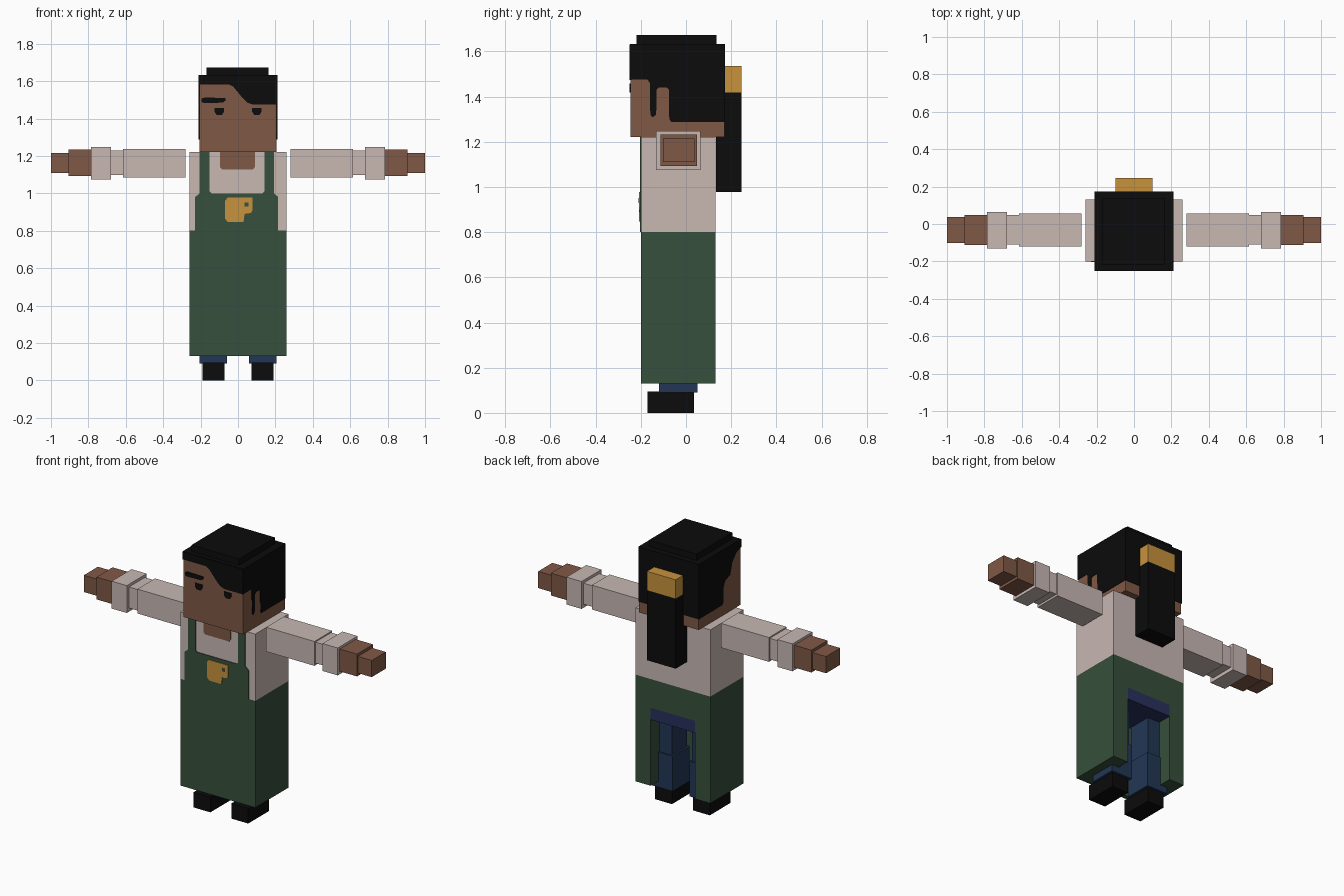
import bpy, bmesh


def material(name, r, g, b):
    m = bpy.data.materials.new(name)
    m.diffuse_color = (r, g, b, 1)
    return m


SKIN = material("brown_skin", .216, .098, .061)
SHIRT = material("pale_shirt", .58, .48, .45)
GREEN = material("apron_green", .037, .08, .045)
GOLD = material("gold", .565, .287, .048)
DENIM = material("denim_blue", .016, .037, .089)
INDIGO = material("indigo", .021, .03, .107)
BLACK = material("black", .0035, .0035, .0035)


def prism(name, pts, axis, a, b, mat):
    """Extrude a 2D outline along an axis, from a to b."""
    place = {"x": lambda p, t: (t, p[0], p[1]),
             "y": lambda p, t: (p[0], t, p[1]),
             "z": lambda p, t: (p[0], p[1], t)}[axis]
    bm = bmesh.new()
    lo = [bm.verts.new(place(p, a)) for p in pts]
    hi = [bm.verts.new(place(p, b)) for p in pts]
    bm.faces.new(lo)
    bm.faces.new(hi)
    n = len(pts)
    for i in range(n):
        j = (i + 1) % n
        bm.faces.new((lo[i], lo[j], hi[j], hi[i]))
    bmesh.ops.recalc_face_normals(bm, faces=bm.faces)
    me = bpy.data.meshes.new(name)
    bm.to_mesh(me)
    bm.free()
    me.materials.append(mat)
    ob = bpy.data.objects.new(name, me)
    bpy.context.collection.objects.link(ob)
    return ob


def rect(a0, a1, b0, b1):
    return [(a0, b0), (a1, b0), (a1, b1), (a0, b1)]


def box(name, x0, x1, y0, y1, z0, z1, mat):
    return prism(name, rect(x0, x1, y0, y1), "z", z0, z1, mat)


def pair(name, x0, x1, y0, y1, z0, z1, mat):
    box("right_" + name, x0, x1, y0, y1, z0, z1, mat)
    box("left_" + name, -x1, -x0, y0, y1, z0, z1, mat)


# Torso, and an apron skirt that is open at the back
box("shirt_body", -.26, .26, -.2, .13, .8, 1.22, SHIRT)
box("apron_waist", -.26, .26, -.2, .13, .62, .8, GREEN)
prism("apron_skirt", [(-.26, -.2), (.26, -.2), (.26, .13), (.155, .13),
                      (.155, -.17), (-.155, -.17), (-.155, .13), (-.26, .13)],
      "z", .13, .62, GREEN)
box("hips", -.155, .155, -.12, .13, .545, .62, INDIGO)

# Bib with shoulder straps, neckline and mug badge
prism("apron_bib", [(-.23, .8), (.215, .8), (.215, .98), (.193, 1.0), (.193, 1.22),
                    (.142, 1.22), (.142, 1.01), (.13, 1.0), (-.14, 1.0),
                    (-.152, 1.01), (-.152, 1.22), (-.205, 1.22), (-.205, 1.0),
                    (-.23, .98)], "y", -.204, -.198, GREEN)
prism("neckline", [(-.097, 1.14), (-.085, 1.127), (.08, 1.127), (.09, 1.14),
                   (.09, 1.22), (-.097, 1.22)], "y", -.204, -.198, SKIN)
prism("mug_badge", [(-.07, .865), (-.055, .847), (.03, .847), (.035, .89), (.07, .895),
                    (.077, .91), (.077, .977), (-.055, .977), (-.07, .96)],
      "y", -.208, -.203, GOLD)
prism("mug_handle_hole", rect(.035, .056, .93, .95), "y", -.21, -.207, GREEN)

# Legs and shoes
pair("upper_leg", .07, .19, -.11, .04, .31, .55, DENIM)
pair("lower_leg", .058, .205, -.12, .05, .09, .31, DENIM)
pair("shoe", .073, .19, -.17, .035, 0, .095, BLACK)

# Arms held straight out
pair("upper_sleeve", .28, .615, -.12, .055, 1.085, 1.238, SHIRT)
pair("lower_sleeve", .615, .68, -.11, .047, 1.098, 1.23, SHIRT)
pair("cuff", .68, .785, -.132, .065, 1.075, 1.247, SHIRT)
pair("forearm", .785, .905, -.112, .048, 1.093, 1.233, SKIN)
pair("hand", .905, 1.0, -.102, .038, 1.11, 1.215, SKIN)

# Head and face
box("head", -.207, .207, -.245, .17, 1.22, 1.63, SKIN)
prism("eyebrow", [(-.195, 1.488), (-.18, 1.482), (-.08, 1.485), (-.068, 1.495),
                  (-.068, 1.51), (-.18, 1.512), (-.195, 1.506)],
      "y", -.249, -.243, BLACK)
for side, x in (("left", -.1), ("right", .101)):
    prism(side + "_eye", [(x - .025, 1.435), (x - .014, 1.419), (x + .014, 1.419),
                          (x + .024, 1.435), (x + .024, 1.457), (x - .025, 1.457)],
          "y", -.249, -.243, BLACK)

# Hair: crown, swept fringe, two different sides, back
box("hair_crown", -.21, .21, -.248, .173, 1.62, 1.633, BLACK)
box("hair_top", -.168, .162, -.22, .135, 1.63, 1.673, BLACK)
prism("hair_fringe", [(-.21, 1.63), (-.21, 1.583), (-.05, 1.583), (-.025, 1.57),
                      (.02, 1.515), (.05, 1.485), (.08, 1.474), (.21, 1.474),
                      (.21, 1.63)], "y", -.25, -.242, BLACK)
prism("hair_right_side", [(-.248, 1.63), (-.248, 1.475), (-.17, 1.475), (-.16, 1.46),
                          (-.158, 1.32), (-.148, 1.308), (-.132, 1.32), (-.13, 1.43),
                          (-.12, 1.44), (-.085, 1.44), (-.076, 1.43), (-.074, 1.3),
                          (-.065, 1.288), (.173, 1.288), (.173, 1.63)],
      "x", .203, .21, BLACK)
prism("hair_left_side", [(-.248, 1.63), (-.248, 1.583), (-.2, 1.565), (-.16, 1.52),
                         (-.14, 1.45), (-.09, 1.43), (-.075, 1.4), (-.07, 1.3),
                         (-.06, 1.288), (.173, 1.288), (.173, 1.63)],
      "x", -.21, -.203, BLACK)
prism("hair_back", rect(-.21, .21, 1.288, 1.63), "y", .167, .173, BLACK)

# Ponytail and its band
box("ponytail", -.1, .1, .132, .245, .977, 1.417, BLACK)
box("hair_band", -.1, .1, .165, .245, 1.417, 1.535, GOLD)
